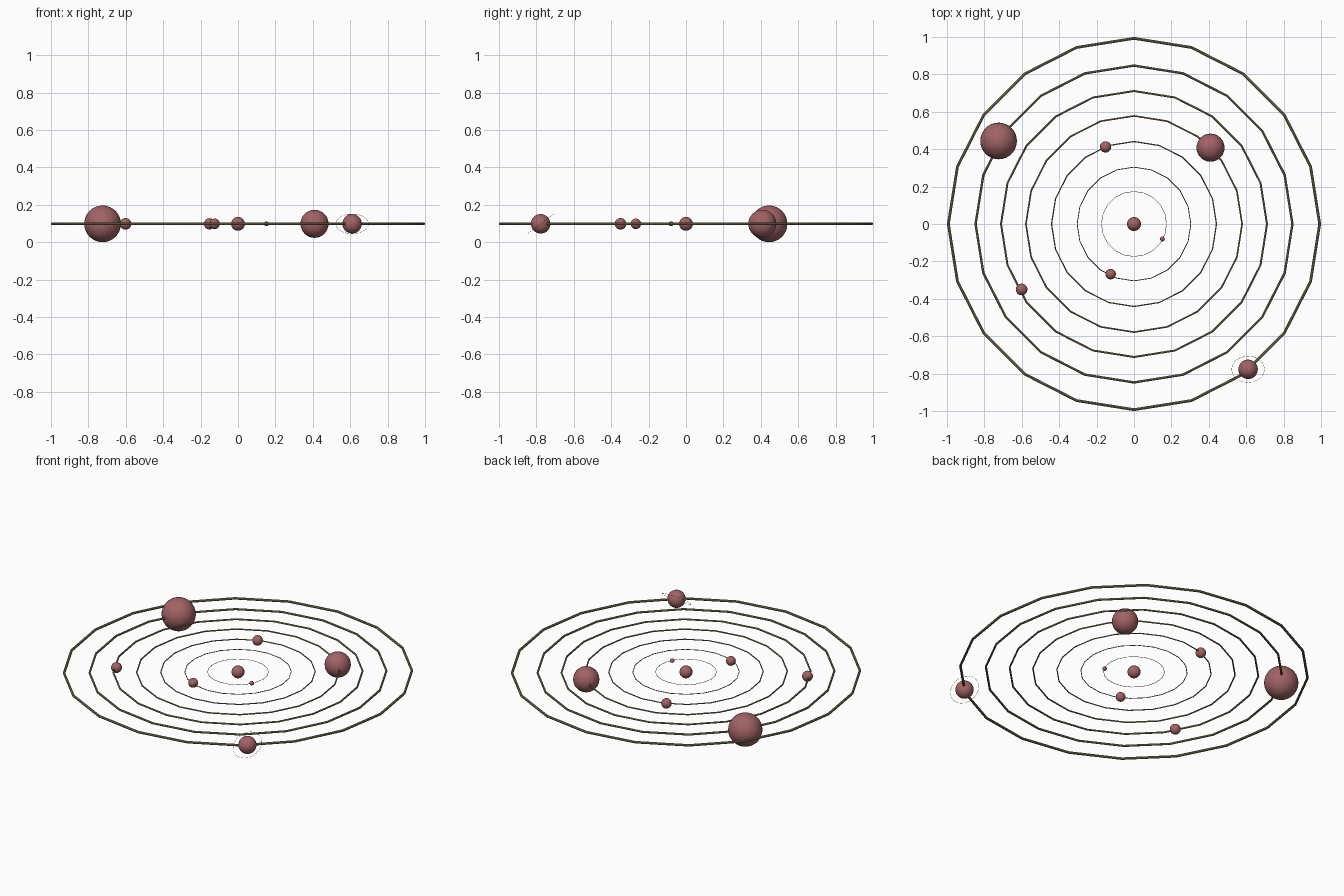
import bpy, bmesh
from math import cos, sin, pi, radians

if "Cube" in bpy.data.objects:
    bpy.data.objects.remove(bpy.data.objects["Cube"])

Z = 0.098  # height of the orbital plane


def material(name, rgb):
    m = bpy.data.materials.new(name)
    m.diffuse_color = (*rgb, 1)
    m.use_nodes = True
    m.node_tree.nodes["Principled BSDF"].inputs["Base Color"].default_value = m.diffuse_color
    return m


RED = material("dusty_red", (0.36, 0.125, 0.13))
OLIVE = material("olive", (0.25, 0.23, 0.12))


def ball(name, x, y, r):
    bpy.ops.mesh.primitive_uv_sphere_add(segments=32, ring_count=16, radius=r, location=(x, y, Z))
    o = bpy.context.object
    o.name = name
    o.data.materials.append(RED)
    bpy.ops.object.shade_smooth()


def ring(name, r, loc=(0, 0, Z), tilt=0.0):
    # every ring is the same 20-sided hoop, its tube scaling with its radius
    bpy.ops.mesh.primitive_torus_add(major_segments=20, minor_segments=8, major_radius=r,
                                     minor_radius=0.0075 * r, location=loc,
                                     rotation=(tilt, 0, 0))
    o = bpy.context.object
    o.name = name
    o.data.materials.append(OLIVE)
    bpy.ops.object.shade_smooth_by_angle(angle=radians(30))


# central star
ball("central_star", 0, 0, 0.037)

# orbit hoops
for i, r in enumerate((0.174, 0.304, 0.441, 0.578, 0.711, 0.847, 0.9926), 1):
    ring(f"orbit_{i}", r)

# planets: x, y, radius
planets = [(0.152, -0.08, 0.013), (-0.125, -0.268, 0.028), (-0.152, 0.412, 0.03),
           (0.409, 0.408, 0.075), (-0.601, -0.35, 0.031), (-0.724, 0.444, 0.098),
           (0.61, -0.777, 0.052)]
for i, p in enumerate(planets, 1):
    ball(f"planet_{i}", *p)

# thin tilted ring around the outermost planet
ring("planet_ring", 0.088, (0.61, -0.777, Z), radians(37))
